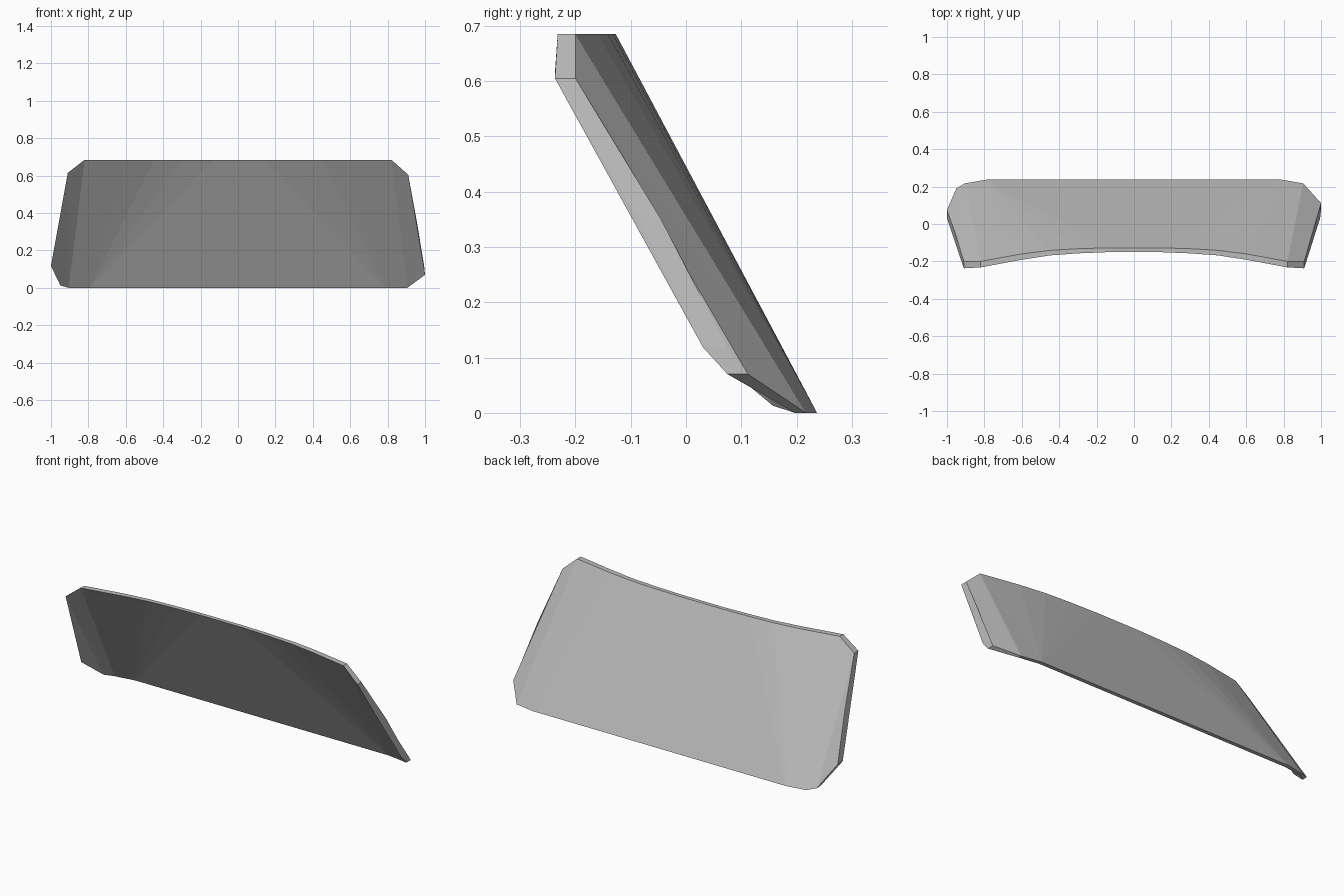
import bpy, bmesh

if "Cube" in bpy.data.objects:
    bpy.data.objects.remove(bpy.data.objects["Cube"])

# Outline stations: (x, back y, front y, z)
def end_points(s):
    top_z = 0.605 if s > 0 else 0.615
    pts = {
        "corner": (0.91 * s, -0.20, -0.237, top_z),
        "mid": (0.957 * s, -0.045, -0.085, 0.35),
        "t0": (0.82 * s, -0.200, -0.232, 0.685),
        "t1": (0.60 * s, -0.160, -0.191, 0.685),
        "t2": (0.45 * s, -0.141, -0.168, 0.685),
        "t3": (0.30 * s, -0.132, -0.157, 0.685),
        "t4": (0.13 * s, -0.127, -0.150, 0.685),
        "foot": (0.905 * s, 0.217, 0.197, 0.0),
        "base": (0.79 * s, 0.237, 0.215, 0.0),
    }
    # The two lower corners are clipped differently
    if s > 0:
        pts["side"] = (0.995, 0.075, 0.031, 0.118)
        pts["clip"] = (1.0, 0.112, 0.075, 0.07)
    else:
        pts["side"] = (-1.0, 0.075, 0.031, 0.118)
        pts["clip"] = (-0.95, 0.19, 0.157, 0.013)
    return pts

# Columns from the outer edge inwards: upper station, lower station
COLUMNS = [("corner", "mid"), ("corner", "side"), ("corner", "clip"),
           ("corner", "foot"), ("t0", "foot"), ("t0", "base"), ("t1", "base"),
           ("t2", "base"), ("t3", "base"), ("t4", "base")]

left, right = end_points(-1), end_points(1)
columns = [(left[a], left[b]) for a, b in COLUMNS]
columns += [(right[a], right[b]) for a, b in reversed(COLUMNS)]

bm = bmesh.new()
cache = {}

def vert(p, front):
    key = (p, front)
    if key not in cache:
        cache[key] = bm.verts.new((p[0], p[2] if front else p[1], p[3]))
    return cache[key]

def face(verts):
    unique = list(dict.fromkeys(verts))
    if len(unique) > 2:
        bm.faces.new(unique)

# Curved front and back skins
for (ta, ba), (tb, bb) in zip(columns, columns[1:]):
    face([vert(p, True) for p in (ta, ba, bb, tb)])
    face([vert(p, False) for p in (tb, bb, ba, ta)])

# Rim joining the two skins
rim = list(dict.fromkeys([c[0] for c in columns] + [c[1] for c in reversed(columns)]))
for a, b in zip(rim, rim[1:] + rim[:1]):
    face([vert(a, True), vert(b, True), vert(b, False), vert(a, False)])
bmesh.ops.recalc_face_normals(bm, faces=bm.faces)

mesh = bpy.data.meshes.new("curved_panel")
bm.to_mesh(mesh)
bm.free()
panel = bpy.data.objects.new("curved_panel", mesh)
bpy.context.collection.objects.link(panel)

# Plain grey finish
grey = bpy.data.materials.new("plain_grey")
grey.diffuse_color = (0.5, 0.5, 0.5, 1.0)
grey.use_nodes = True
grey.node_tree.nodes["Principled BSDF"].inputs["Base Color"].default_value = grey.diffuse_color
mesh.materials.append(grey)
